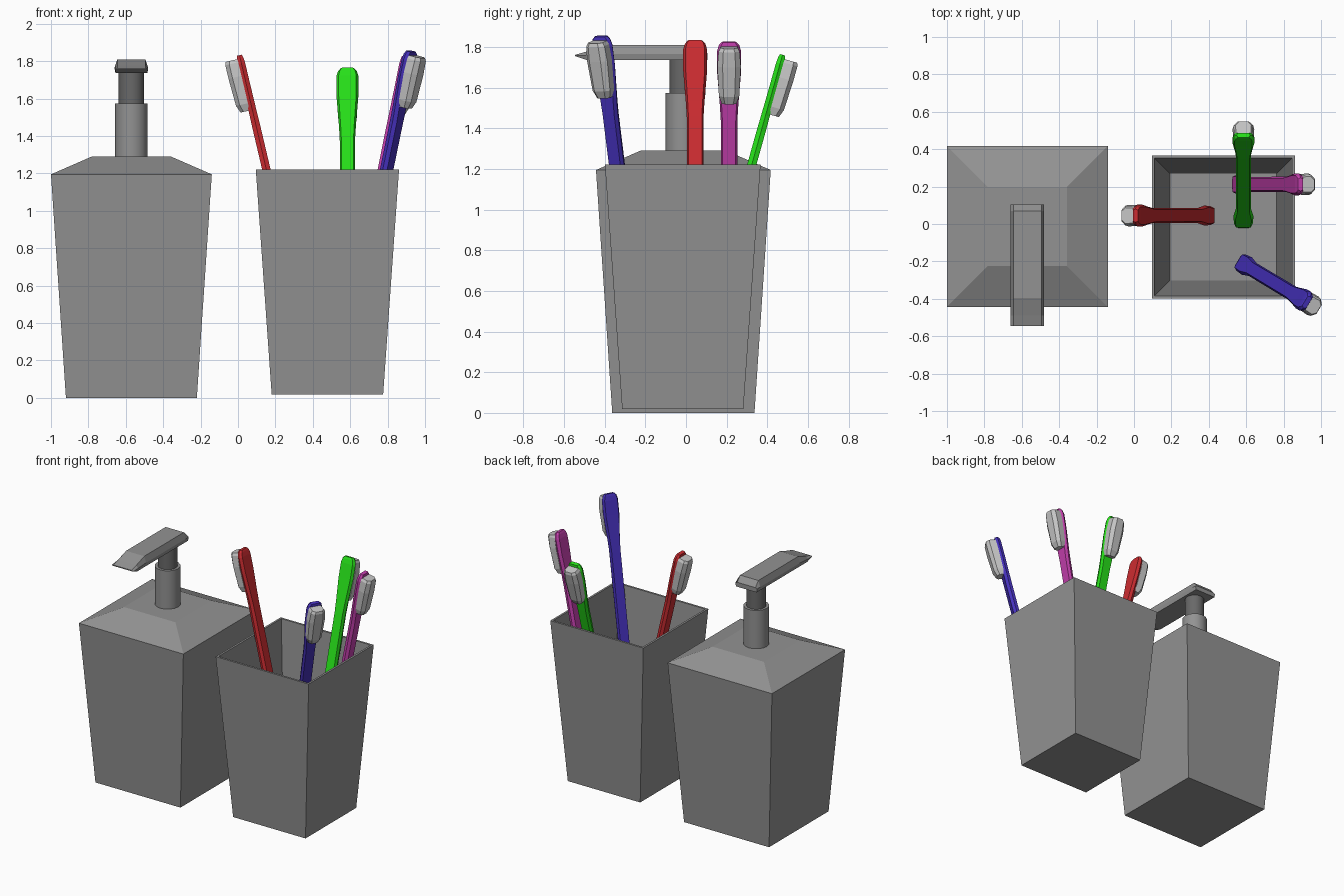
import bpy, bmesh, math
from mathutils import Vector, Matrix

if "Cube" in bpy.data.objects:
    bpy.data.objects.remove(bpy.data.objects["Cube"])


def material(name, rgb):
    m = bpy.data.materials.new(name)
    m.diffuse_color = (*rgb, 1)
    m.use_nodes = True
    m.node_tree.nodes["Principled BSDF"].inputs["Base Color"].default_value = m.diffuse_color
    return m


GREY = material("grey", (0.29, 0.29, 0.29))
DARK = material("dark_grey", (0.14, 0.14, 0.14))
PALE = material("pale_grey", (0.56, 0.56, 0.56))
RED = material("red", (0.60, 0.025, 0.03))
GREEN = material("green", (0.02, 0.75, 0.01))
BLUE = material("blue", (0.06, 0.03, 0.50))
PINK = material("magenta", (0.55, 0.05, 0.42))


def loft(name, rings, mat, matrix=None):
    """Skin a series of equal-length rings and cap both ends."""
    bm = bmesh.new()
    vs = [[bm.verts.new(p) for p in r] for r in rings]
    n = len(vs[0])
    for a, b in zip(vs, vs[1:]):
        for i in range(n):
            j = (i + 1) % n
            bm.faces.new((a[i], a[j], b[j], b[i]))
    bm.faces.new(vs[0][::-1])
    bm.faces.new(vs[-1])
    if matrix:
        bm.transform(matrix)
    bmesh.ops.recalc_face_normals(bm, faces=bm.faces[:])
    me = bpy.data.meshes.new(name)
    bm.to_mesh(me)
    bm.free()
    me.materials.append(mat)
    ob = bpy.data.objects.new(name, me)
    bpy.context.collection.objects.link(ob)
    return ob


def square(cx, cy, h, z):
    return [(cx - h, cy - h, z), (cx + h, cy - h, z), (cx + h, cy + h, z), (cx - h, cy + h, z)]


def cylinder(name, cx, cy, r, z0, z1, mat, n=16):
    ring = lambda z: [(cx + r * math.cos(math.tau * i / n), cy + r * math.sin(math.tau * i / n), z)
                      for i in range(n)]
    ob = loft(name, [ring(z0), ring(z1)], mat)
    for p in ob.data.polygons:
        p.use_smooth = len(p.vertices) == 4
    bpy.ops.object.select_all(action='DESELECT')
    ob.select_set(True)
    bpy.context.view_layer.objects.active = ob
    bpy.ops.object.shade_smooth_by_angle(angle=math.radians(40))


# Soap dispenser: tapered bottle with sloped shoulders
DX, DY = -0.57, -0.013
loft("soap_bottle", [square(DX, DY, h, z) for h, z in
                     ((0.35, 0), (0.43, 1.195), (0.212, 1.29))], GREY)
cylinder("pump_collar", DX, DY, 0.087, 1.28, 1.575, GREY)
cylinder("pump_stem", DX, DY, 0.068, 1.57, 1.75, DARK)

# Pump spout: stations along y with (y, bottom, middle, top)
spout = []
for y, zb, zm, zt in ((0.105, 1.737, 1.765, 1.77), (0.07, 1.737, 1.765, 1.81),
                      (-0.395, 1.737, 1.765, 1.81), (-0.49, 1.737, 1.76, 1.778),
                      (-0.545, 1.755, 1.758, 1.762)):
    spout.append([(DX + x, y, z) for x, z in ((-0.085, zb), (0.085, zb), (0.09, zm),
                                             (0.075, zt), (-0.075, zt), (-0.09, zm))])
loft("pump_spout", spout, GREY)

# Cup: outer wall up, over the rim, inner wall down
CX, CY = 0.478, -0.016
loft("brush_cup", [square(CX, CY, h, z) for h, z in
                   ((0.298, 0.018), (0.383, 1.222), (0.368, 1.222), (0.285, 0.035))], GREY)

# Toothbrushes: local z runs along the handle, local x is the bristle side
LENGTH = 1.79
HANDLE = ((0, 0.03, 0.014), (0.035, 0.05, 0.02), (0.18, 0.054, 0.022), (0.34, 0.04, 0.022),
          (1.40, 0.041, 0.022), (1.48, 0.046, 0.021), (1.64, 0.059, 0.02),
          (1.745, 0.059, 0.02), (1.775, 0.05, 0.017), (LENGTH, 0.036, 0.013))
BRISTLES = ((1.49, 0.036, 0.065), (1.53, 0.05, 0.08), (1.68, 0.058, 0.086),
            (1.755, 0.052, 0.086), (1.772, 0.042, 0.08))


def toothbrush(name, mat, tip, heading, slope):
    a = math.radians(heading)
    out = Vector((math.cos(a), math.sin(a), 0))
    axis = (out * slope + Vector((0, 0, 1))).normalized()
    side = Vector((-math.sin(a), math.cos(a), 0))
    m = Matrix((side.cross(axis), side, axis)).transposed().to_4x4()
    m.translation = Vector(tip) - axis * LENGTH
    loft(name + "_handle", [[(0, -w, s), (t, -w * 0.8, s), (t, w * 0.8, s),
                             (0, w, s), (-t, w * 0.8, s), (-t, -w * 0.8, s)]
                            for s, w, t in HANDLE], mat, m)
    loft(name + "_bristles", [[(0.015, -w * 0.95, s), (d * 0.75, -w, s), (d, -w * 0.55, s),
                               (d, w * 0.55, s), (d * 0.75, w, s), (0.015, w * 0.95, s)]
                              for s, w, d in BRISTLES], PALE, m)


toothbrush("red_brush", RED, (0.008, 0.045, 1.832), 180, 0.235)
toothbrush("green_brush", GREEN, (0.585, 0.475, 1.762), 90, 0.28)
toothbrush("blue_brush", BLUE, (0.925, -0.418, 1.853), -31, 0.24)
toothbrush("magenta_brush", PINK, (0.89, 0.212, 1.825), 0, 0.2)
